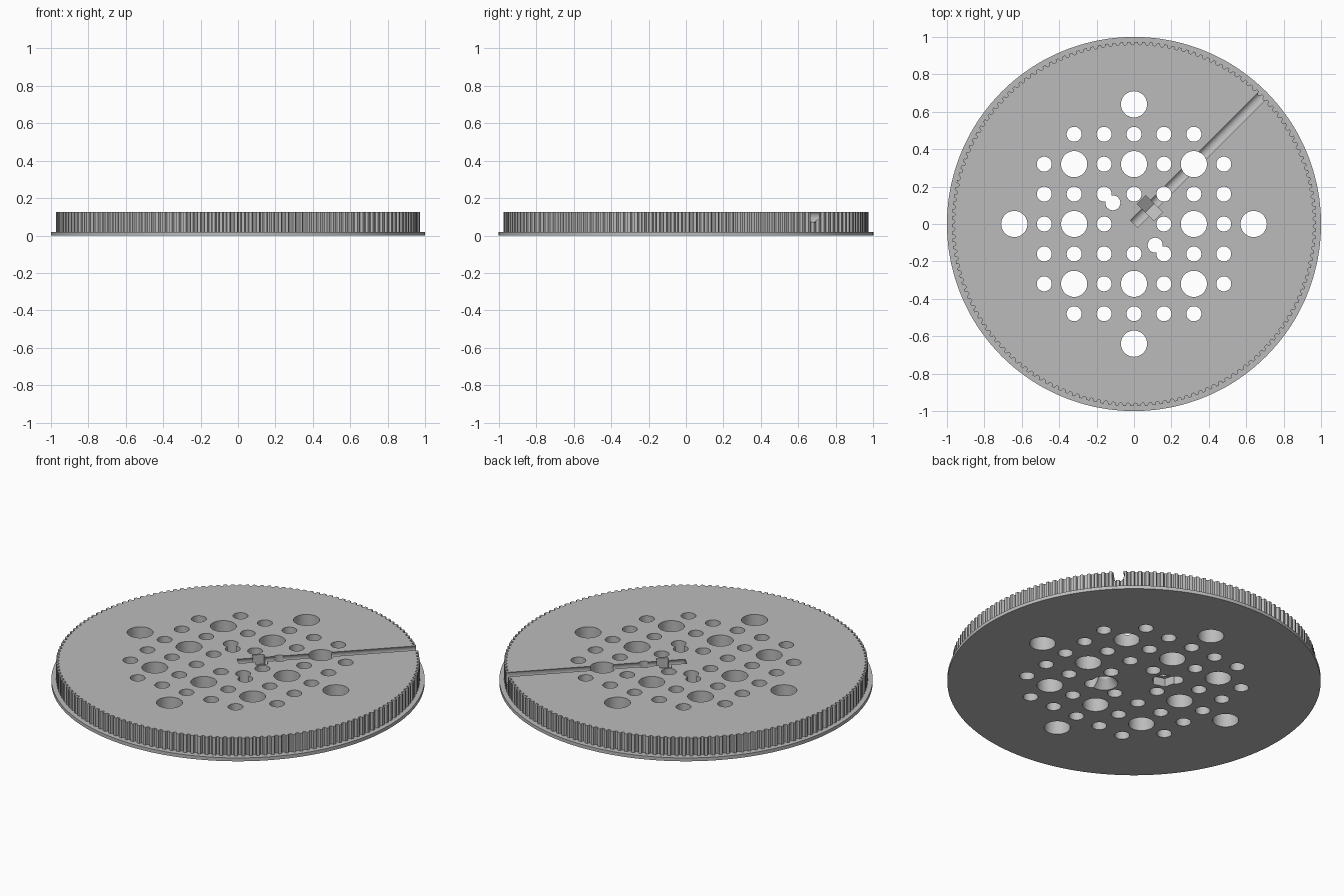
import bpy, bmesh
from math import pi, cos, sin, radians
from mathutils import Matrix, Vector

cube = bpy.data.objects.get("Cube")
if cube:
    bpy.data.objects.remove(cube, do_unlink=True)

TEETH = 154
R_OUT, GROOVE = 0.974, 0.016
FLANGE_H, TOP = 0.02, 0.125
PITCH = 0.16

grey = bpy.data.materials.new("light grey plastic")
grey.use_nodes = True
colour = (0.5, 0.5, 0.5, 1)
grey.diffuse_color = colour
grey.node_tree.nodes["Principled BSDF"].inputs["Base Color"].default_value = colour


def make_object(name, bm):
    bmesh.ops.recalc_face_normals(bm, faces=bm.faces)
    mesh = bpy.data.meshes.new(name)
    bm.to_mesh(mesh)
    bm.free()
    mesh.materials.append(grey)
    ob = bpy.data.objects.new(name, mesh)
    bpy.context.collection.objects.link(ob)
    return ob


def add_cone(bm, x, y, z0, z1, r0, r1, sides=40, turn=0):
    bmesh.ops.create_cone(
        bm, cap_ends=True, segments=sides, radius1=r0, radius2=r1, depth=z1 - z0,
        matrix=Matrix.Translation((x, y, (z0 + z1) / 2)) @ Matrix.Rotation(turn, 4, 'Z'))


def add_prism(bm, section, start, end):
    """Extrude a (sideways, z) section along the diagonal of the wheel."""
    along = Vector((cos(pi / 4), sin(pi / 4), 0))
    side = Vector((-along.y, along.x, 0))
    rings = [[bm.verts.new(along * d + side * s + Vector((0, 0, z))) for s, z in section]
             for d in (start, end)]
    n = len(section)
    for i in range(n):
        j = (i + 1) % n
        bm.faces.new((rings[0][i], rings[0][j], rings[1][j], rings[1][i]))
    bm.faces.new(rings[0])
    bm.faces.new(rings[1])


# Toothed rim: rounded grooves between flat lands, as fractions of a tooth
tooth = [(0.0, 0), (0.2, 0), (0.4, 0), (0.45, 0.55), (0.55, 0.9),
         (0.7, 1), (0.85, 0.9), (0.95, 0.55)]
outline = [(2 * pi * (t + f) / TEETH, R_OUT - GROOVE * d)
           for t in range(TEETH) for f, d in tooth]

# Wheel: flange below, toothed body above, in one closed shell
bm = bmesh.new()


def ring(z, radius=None):
    return [bm.verts.new(((radius or r) * cos(a), (radius or r) * sin(a), z))
            for a, r in outline]


rings = [ring(0, 1.0), ring(FLANGE_H, 1.0), ring(FLANGE_H), ring(TOP)]
n = len(outline)
for low, high in zip(rings, rings[1:]):
    for i in range(n):
        j = (i + 1) % n
        bm.faces.new((low[i], low[j], high[j], high[i]))
bm.faces.new(rings[0])
bm.faces.new(rings[-1])
wheel = make_object("toothed_wheel", bm)

cutters = []

# Grid of large and small through holes
bm = bmesh.new()
for i in range(-4, 5):
    for j in range(-4, 5):
        a, b = sorted((abs(i), abs(j)))
        large = (a, b) in ((0, 2), (2, 2), (0, 4))
        small = 0 < b < 4 and (a, b) != (3, 3)
        if large or small:
            r = 0.07 if large else 0.04
            add_cone(bm, i * PITCH, j * PITCH, -0.1, 0.3, r, r)
cutters.append(make_object("grid_holes", bm))

# Two extra screw holes beside the centre
off = PITCH * cos(pi / 4)
bm = bmesh.new()
for s in (-1, 1):
    add_cone(bm, s * off, -s * off, -0.1, 0.3, 0.04, 0.04)
cutters.append(make_object("screw_holes", bm))

# Countersink and hexagonal nut recess underneath
bm = bmesh.new()
add_cone(bm, off, -off, -0.01, 0.05, 0.08, 0.04)
add_cone(bm, -off, off, -0.01, 0.05, 0.066, 0.066, 6, radians(15))
cutters.append(make_object("underside_recesses", bm))

# Round-bottomed radial channel, open at the top
bm = bmesh.new()
r, zc = 0.034, 0.104
add_prism(bm, [(r * cos(2 * pi * k / 32), zc + r * sin(2 * pi * k / 32))
               for k in range(32)], 0.0, 1.1)
cutters.append(make_object("set_screw_channel", bm))

# Nut slot with a V-shaped floor
bm = bmesh.new()
w = 0.063
add_prism(bm, [(-w, 0.3), (-w, 0.068), (0, 0.032), (w, 0.068), (w, 0.3)], 0.088, 0.152)
cutters.append(make_object("nut_slot", bm))

# Cut everything out of the wheel
bpy.ops.object.select_all(action='DESELECT')
bpy.context.view_layer.objects.active = wheel
wheel.select_set(True)
for cutter in cutters:
    cutter.hide_render = True
    mod = wheel.modifiers.new(cutter.name, 'BOOLEAN')
    mod.operation = 'DIFFERENCE'
    mod.solver = 'EXACT'
    mod.object = cutter
    bpy.ops.object.modifier_apply(modifier=mod.name)
    bpy.data.objects.remove(cutter, do_unlink=True)

bpy.ops.object.shade_smooth_by_angle(angle=radians(25))
